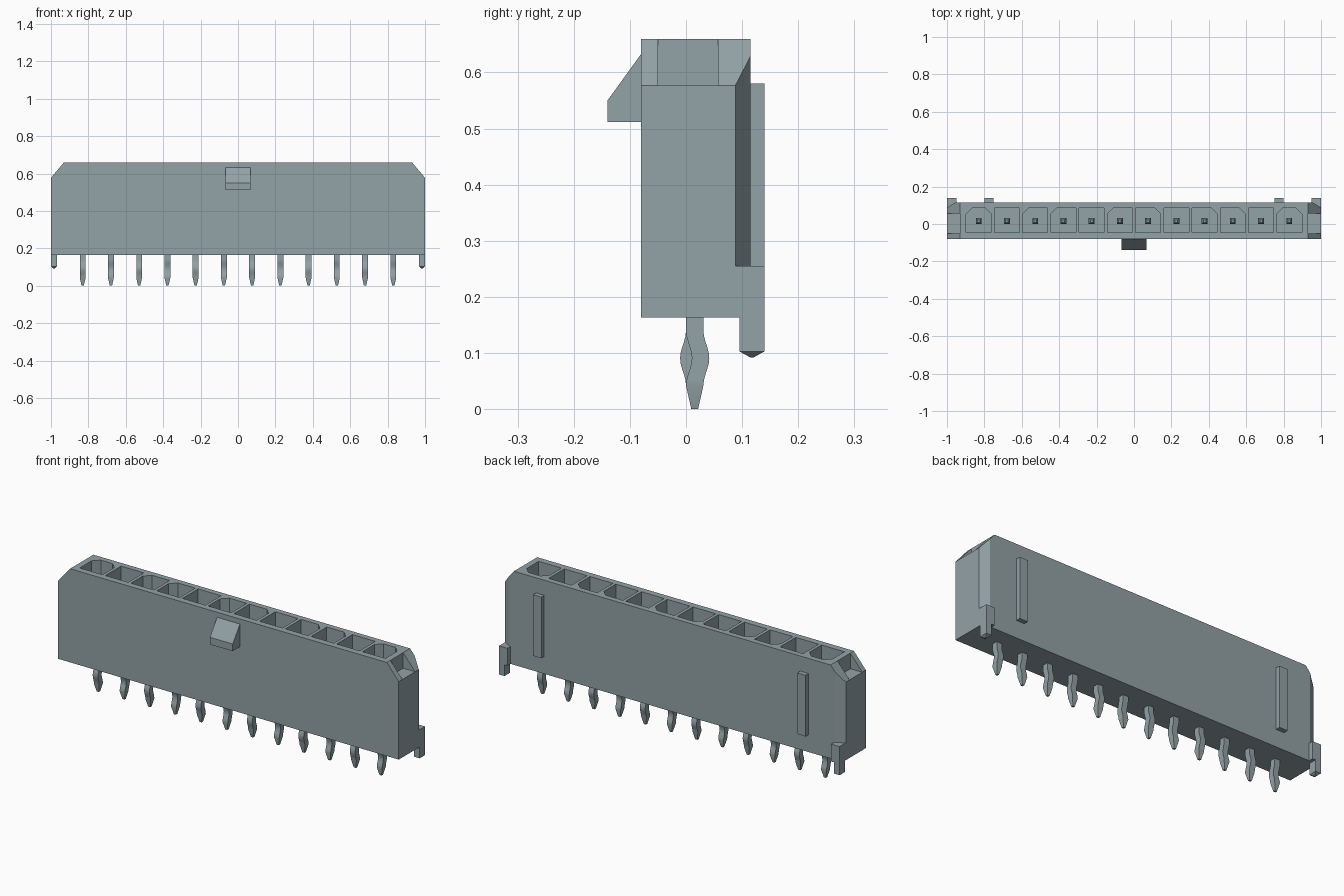
import bpy, bmesh, math

cube = bpy.data.objects.get("Cube")
if cube:
    bpy.data.objects.remove(cube, do_unlink=True)

COLOR = (0.29, 0.36, 0.385, 1.0)
mat = bpy.data.materials.new("blue grey")
mat.use_nodes = True
mat.diffuse_color = COLOR
mat.node_tree.nodes["Principled BSDF"].inputs["Base Color"].default_value = COLOR

PITCH, COUNT, PIN_Y = 0.151, 12, 0.0155
columns = [(i - (COUNT - 1) / 2) * PITCH for i in range(COUNT)]


def loft(bm, rings):
    """Closed skin through rings of equal length."""
    vs = [[bm.verts.new(p) for p in ring] for ring in rings]
    n = len(vs[0])
    for a, b in zip(vs, vs[1:]):
        for k in range(n):
            bm.faces.new((a[k], a[(k + 1) % n], b[(k + 1) % n], b[k]))
    bm.faces.new(vs[0][::-1])
    bm.faces.new(vs[-1])


def prism(bm, pts, axis, lo, hi):
    """Extrude a 2D outline along x, y or z."""
    place = {"x": lambda p, t: (t, p[0], p[1]),
             "y": lambda p, t: (p[0], t, p[1]),
             "z": lambda p, t: (p[0], p[1], t)}[axis]
    loft(bm, [[place(p, t) for p in pts] for t in (lo, hi)])


def rect(x0, x1, y0, y1):
    return [(x0, y0), (x1, y0), (x1, y1), (x0, y1)]


def box(bm, x0, x1, y0, y1, z0, z1):
    prism(bm, rect(x0, x1, y0, y1), "z", z0, z1)


def finish(name, bm):
    bmesh.ops.recalc_face_normals(bm, faces=bm.faces)
    mesh = bpy.data.meshes.new(name)
    bm.to_mesh(mesh)
    bm.free()
    mesh.materials.append(mat)
    obj = bpy.data.objects.new(name, mesh)
    bpy.context.collection.objects.link(obj)
    return obj


# Housing block with sloped top ends
bm = bmesh.new()
prism(bm, [(-1, 0.163), (1, 0.163), (1, 0.577), (0.93, 0.66),
           (-0.93, 0.66), (-1, 0.577)], "y", -0.08, 0.115)
housing = finish("housing", bm)

# Cutter: end notches, back corner chamfers and contact cavities
bm = bmesh.new()
for s in (-1, 1):
    prism(bm, rect(0.93 * s, 1.1 * s, -0.05, 0.057), "z", 0.577, 0.8)
    prism(bm, [(1.044 * s, 0.061), (0.912 * s, 0.142), (1.1 * s, 0.142)],
          "z", 0.1, 0.8)
C, W, Y0, Y1 = 0.032, 0.067, -0.046, 0.085
for i, x in enumerate(columns):
    cut_left = i in (0, 2, 3, 5, 11)
    cut_right = i in (0, 6, 8, 9, 11)
    pts = [(x - W, Y0), (x + W, Y0)]
    pts += [(x + W, Y1 - C), (x + W - C, Y1)] if cut_right else [(x + W, Y1)]
    pts += [(x - W + C, Y1), (x - W, Y1 - C)] if cut_left else [(x - W, Y1)]
    prism(bm, pts, "z", 0.26, 0.8)
cutter = finish("cavity_cutter", bm)
cutter.hide_render = True

mod = housing.modifiers.new("cut", "BOOLEAN")
mod.operation, mod.solver, mod.object = "DIFFERENCE", "EXACT", cutter
bpy.context.view_layer.update()
graph = bpy.context.evaluated_depsgraph_get()
cut_mesh = bpy.data.meshes.new_from_object(housing.evaluated_get(graph))
housing.modifiers.clear()
housing.data = cut_mesh
bpy.data.objects.remove(cutter, do_unlink=True)

# Latch ramp on the front
bm = bmesh.new()
prism(bm, [(-0.075, 0.512), (-0.14, 0.512), (-0.14, 0.55),
           (-0.08, 0.633), (-0.075, 0.633)], "x", -0.067, 0.067)
finish("latch_ramp", bm)

# Back ribs and board pegs, mirrored left and right
for s, side in ((1, "left"), (-1, "right")):
    bm = bmesh.new()
    box(bm, 0.752 * s, 0.80 * s, 0.11, 0.14, 0.255, 0.58)
    finish(side + "_back_rib", bm)

    bm = bmesh.new()
    box(bm, 0.95 * s, s, 0.088, 0.14, 0.163, 0.255)
    x0, x1 = 0.968 * s, s
    xm = (x0 + x1) / 2
    ring = rect(x0, x1, 0.095, 0.14)
    tip = rect(xm - 0.003, xm + 0.003, 0.115, 0.12)
    if s < 0:
        tip = rect(xm + 0.003, xm - 0.003, 0.115, 0.12)
    loft(bm, [[(x, y, z) for x, y in r]
              for r, z in ((tip, 0.092), (ring, 0.103), (ring, 0.17))])
    finish(side + "_board_peg", bm)

# Contact pins: pointed foot, kinked tail, square blade with bevelled tip
H = 0.0155
for i, x in enumerate(columns):
    bend = 0.0105 if i % 2 else -0.0105
    stations = [(0.0, 0.006, 0), (0.042, H, 0)]
    for k in range(1, 10):
        t = k / 10
        stations.append((0.042 + 0.098 * t, H,
                         bend * (1 - math.cos(2 * math.pi * t)) / 2))
    stations += [(0.14, H, 0), (0.53, H, 0), (0.555, 0.007, 0)]
    bm = bmesh.new()
    loft(bm, [[(px, py, z) for px, py in
               rect(x - h, x + h, PIN_Y + dy - h, PIN_Y + dy + h)]
              for z, h, dy in stations])
    pin = finish(f"contact_pin_{i + 1}", bm)
    pin.data.shade_smooth()
    pin.data.set_sharp_from_angle(angle=math.radians(25))
